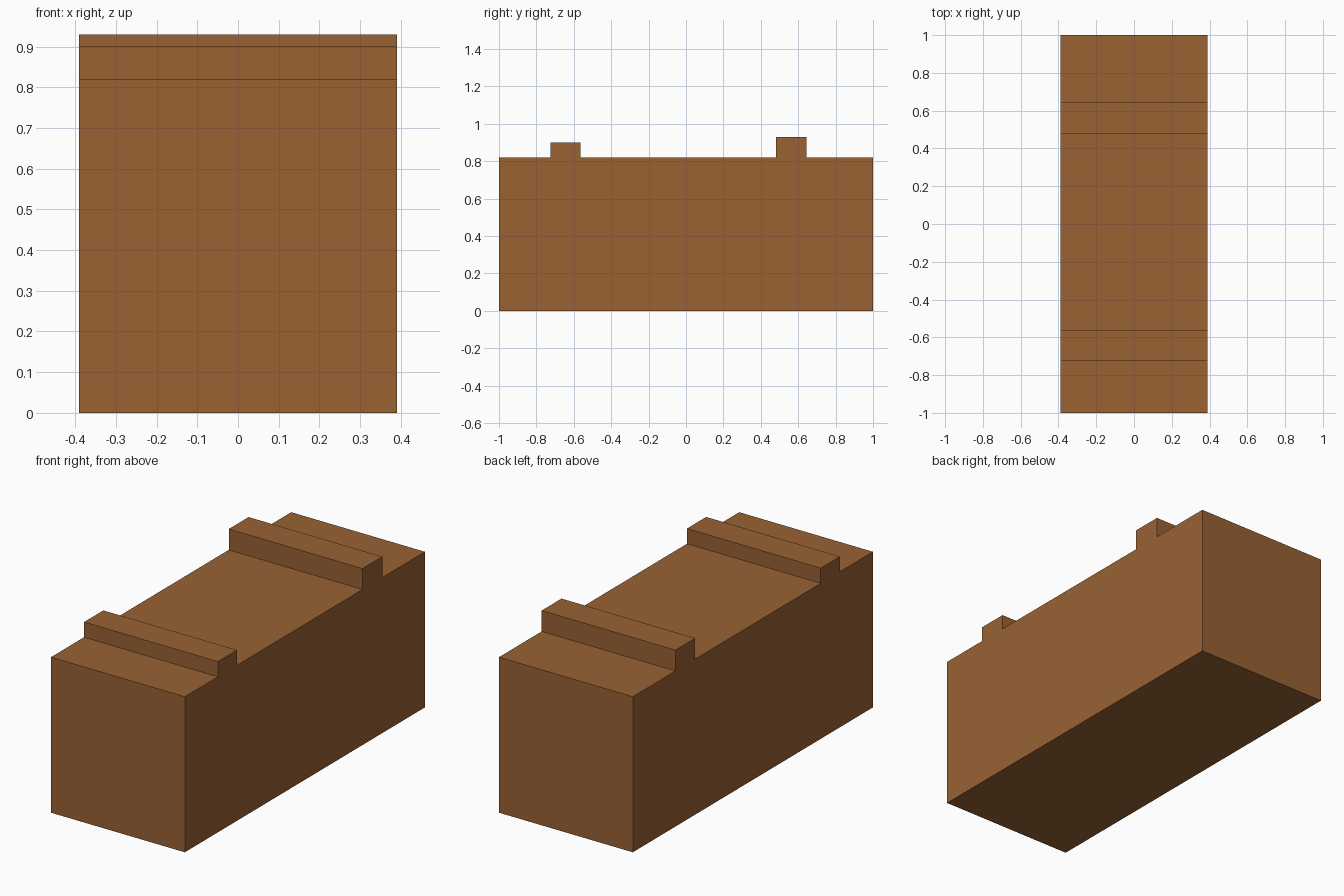
import bpy, bmesh

if "Cube" in bpy.data.objects:
    bpy.data.objects.remove(bpy.data.objects["Cube"])

HALF_WIDTH = 0.39
TOP = 0.82

# Wood colour
wood = bpy.data.materials.new("brown_wood")
wood.diffuse_color = (0.319, 0.122, 0.034, 1)
wood.use_nodes = True
wood.node_tree.nodes["Principled BSDF"].inputs["Base Color"].default_value = wood.diffuse_color

# Ridges across the top: start y, end y, top z
ridges = [(-0.725, -0.565, 0.90), (0.48, 0.645, 0.93)]

# Side outline of the block with its two ridges
outline = [(-1, 0), (1, 0), (1, TOP)]
for y0, y1, z in reversed(ridges):
    outline += [(y1, TOP), (y1, z), (y0, z), (y0, TOP)]
outline.append((-1, TOP))

# Extrude the outline across the width
bm = bmesh.new()
side = bm.faces.new([bm.verts.new((-HALF_WIDTH, y, z)) for y, z in outline])
result = bmesh.ops.extrude_face_region(bm, geom=[side], use_keep_orig=True)
moved = [v for v in result["geom"] if isinstance(v, bmesh.types.BMVert)]
bmesh.ops.translate(bm, verts=moved, vec=(2 * HALF_WIDTH, 0, 0))
bmesh.ops.recalc_face_normals(bm, faces=bm.faces)

mesh = bpy.data.meshes.new("ridged_block")
bm.to_mesh(mesh)
bm.free()
mesh.materials.append(wood)
block = bpy.data.objects.new("ridged_block", mesh)
bpy.context.collection.objects.link(block)
